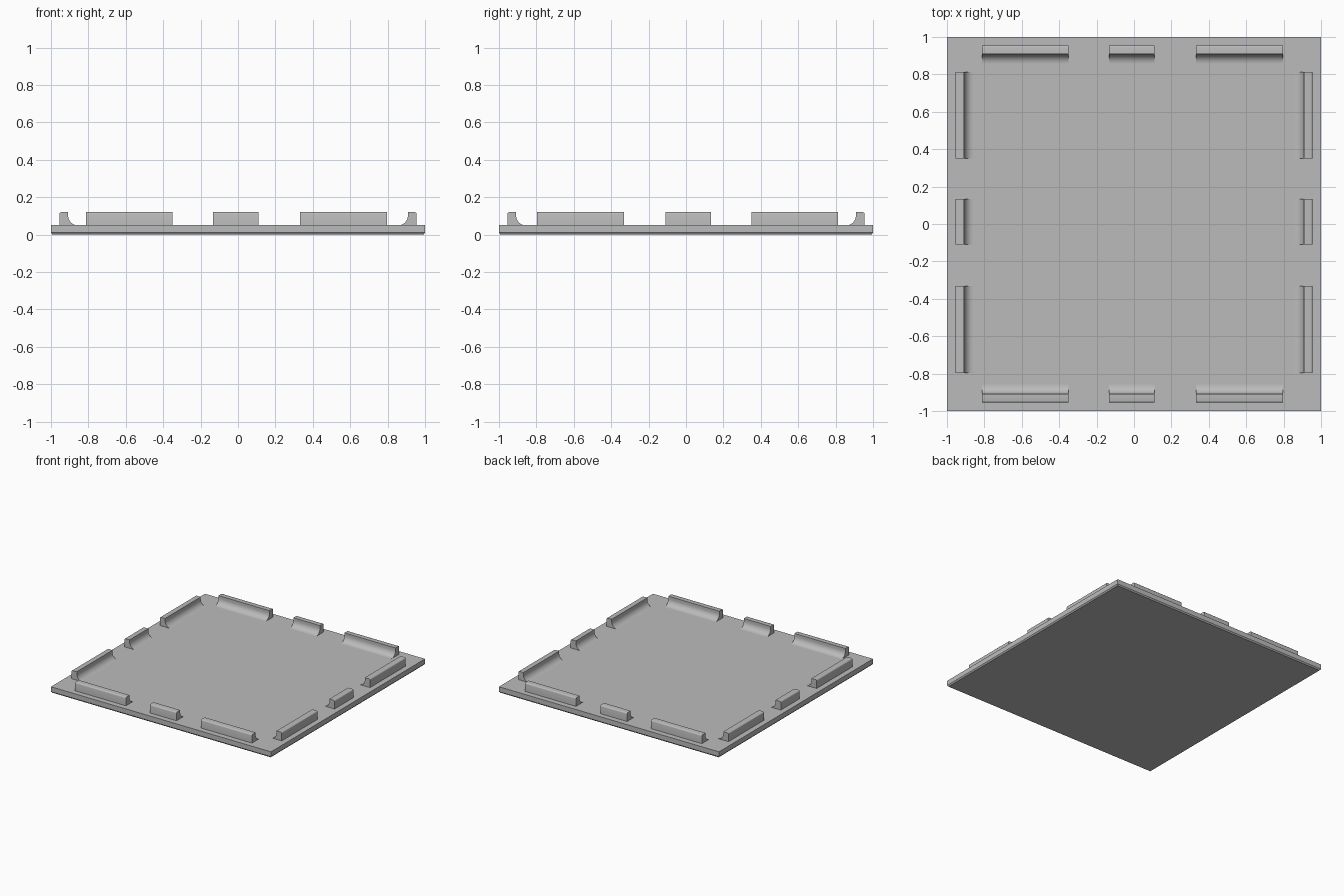
import bpy, bmesh
from math import sin, cos, pi, radians

cube = bpy.data.objects.get("Cube")
if cube:
    bpy.data.objects.remove(cube, do_unlink=True)

grey = bpy.data.materials.new("plain grey")
grey.use_nodes = True
colour = (0.5, 0.5, 0.5, 1)
grey.diffuse_color = colour
grey.node_tree.nodes["Principled BSDF"].inputs["Base Color"].default_value = colour

PLATE_TOP = 0.05
RAIL_TOP = 0.12
INNER, OUTER = 0.908, 0.955   # rail wall, distance from the centre
FILLET, ROUND = 0.05, 0.01


def finish(name, bm):
    """Turn a bmesh into a shaded, coloured object."""
    bmesh.ops.recalc_face_normals(bm, faces=bm.faces[:])
    mesh = bpy.data.meshes.new(name)
    bm.to_mesh(mesh)
    bm.free()
    mesh.materials.append(grey)
    obj = bpy.data.objects.new(name, mesh)
    bpy.context.collection.objects.link(obj)
    bpy.ops.object.select_all(action='DESELECT')
    obj.select_set(True)
    bpy.context.view_layer.objects.active = obj
    bpy.ops.object.shade_smooth_by_angle(angle=radians(35))
    return obj


def skin(bm, rings):
    """Bridge a stack of equal loops and cap both ends."""
    loops = [[bm.verts.new(p) for p in ring] for ring in rings]
    for a, b in zip(loops, loops[1:]):
        for i in range(len(a)):
            j = (i + 1) % len(a)
            bm.faces.new((a[i], a[j], b[j], b[i]))
    bm.faces.new(loops[0])
    bm.faces.new(loops[-1])


# Base plate with a small chamfer round the bottom edge
corners = [(-1, -1), (1, -1), (1, 1), (-1, 1)]
bm = bmesh.new()
skin(bm, [[(x * s, y * s, z) for x, y in corners]
          for s, z in ((0.992, 0), (1, 0.01), (1, PLATE_TOP))])
finish("base_plate", bm)

# Rail cross-section: outward distance and height
profile = [(INNER - FILLET, PLATE_TOP - 0.01), (OUTER, PLATE_TOP - 0.01)]
for i in range(4):            # rounded outer top edge
    a = i / 3 * pi / 2
    profile.append((OUTER - ROUND + ROUND * cos(a), RAIL_TOP - ROUND + ROUND * sin(a)))
profile.append((INNER, RAIL_TOP))
for i in range(11):           # concave fillet down to the plate
    a = i / 10 * pi / 2
    profile.append((INNER - FILLET + FILLET * cos(a),
                    PLATE_TOP + FILLET - FILLET * sin(a)))

# Three rails on each side: long, short, long
sides = {
    "front": (lambda t, d: (t, -d), 1),
    "back": (lambda t, d: (t, d), 1),
    "left": (lambda t, d: (d, t), -1),
    "right": (lambda t, d: (-d, t), -1),
}
spans = {"first": (-0.813, -0.35), "middle": (-0.133, 0.11), "last": (0.332, 0.796)}
for side, (place, direction) in sides.items():
    for part, ends in spans.items():
        bm = bmesh.new()
        skin(bm, [[(*place(t * direction, d), z) for d, z in profile] for t in ends])
        finish(f"{side}_rail_{part}", bm)
